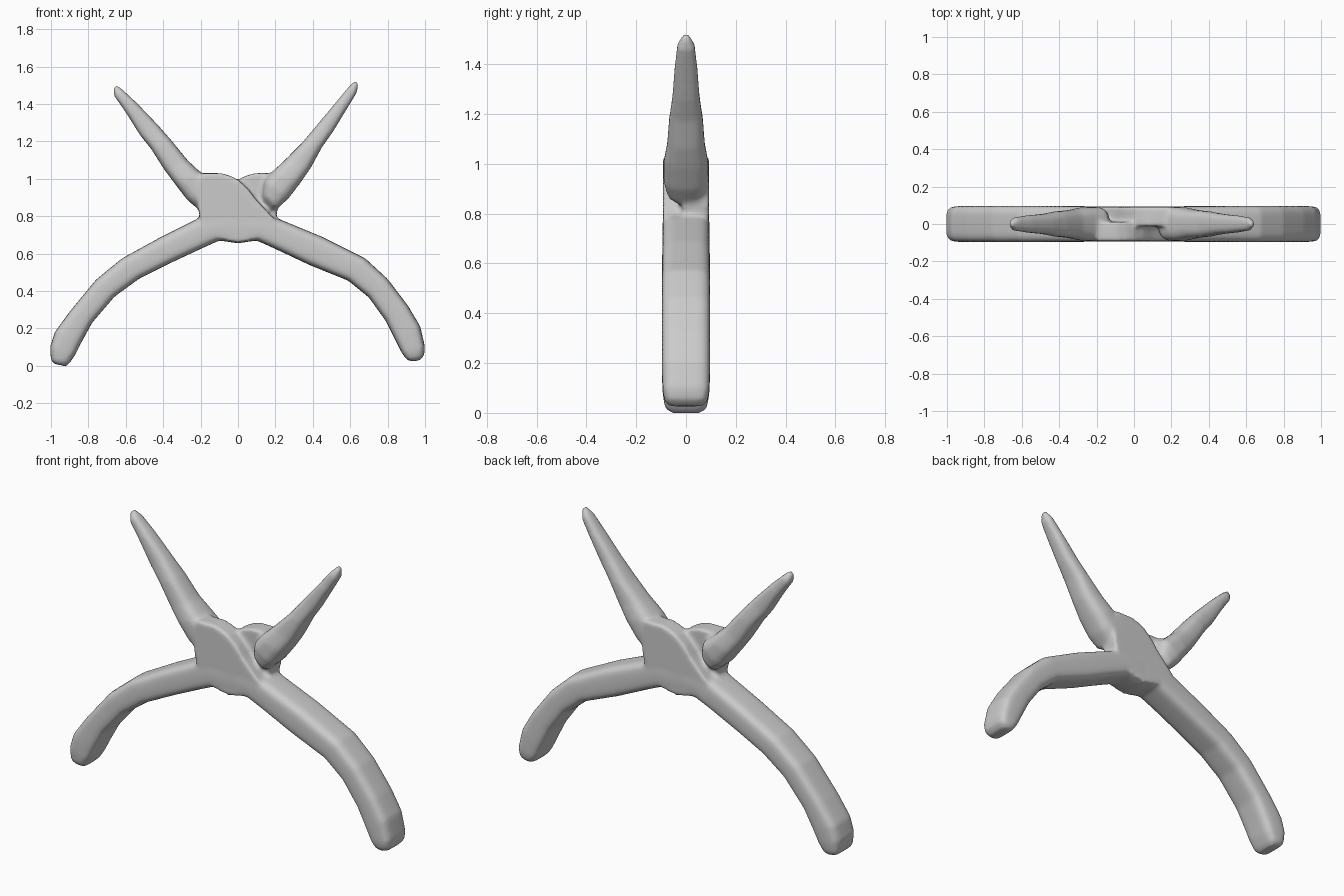
import bpy, bmesh, math
from mathutils import Vector


def spow(v, e):
    return math.copysign(abs(v) ** e, v)


def loft(bm, sections, power, n=24):
    """Skin rounded-box rings; each section = two outline points (x, z) and a half depth."""
    rings = []
    for ax, az, bx, bz, d in sections:
        a, b = Vector((ax, 0, az)), Vector((bx, 0, bz))
        mid, half = (a + b) / 2, (a - b) / 2
        ring = []
        for i in range(n):
            t = 2 * math.pi * i / n
            p = mid + half * spow(math.cos(t), 2 / power)
            p.y = d * spow(math.sin(t), 2 / power)
            ring.append(bm.verts.new(p))
        rings.append(ring)
    for r, s in zip(rings, rings[1:]):
        for i in range(n):
            j = (i + 1) % n
            bm.faces.new((r[i], r[j], s[j], s[i]))
    bm.faces.new(rings[0])
    bm.faces.new(rings[-1])


def plate(bm, outline, y0, y1):
    """Extrude an x, z outline between two depths."""
    face = bm.faces.new([bm.verts.new((x, y0, z)) for x, z in outline])
    ext = bmesh.ops.extrude_face_region(bm, geom=[face])
    verts = [g for g in ext["geom"] if isinstance(g, bmesh.types.BMVert)]
    bmesh.ops.translate(bm, verts=verts, vec=(0, y1 - y0, 0))


bm = bmesh.new()

# Curved handles, upper outline point then lower outline point
loft(bm, [(0, .82, 0, .655, .094), (-.12, .81, -.1, .67, .095),
          (-.22, .785, -.2, .625, .095), (-.42, .685, -.36, .55, .096),
          (-.62, .575, -.53, .465, .097), (-.76, .46, -.66, .37, .097),
          (-.90, .29, -.78, .23, .097), (-.98, .18, -.84, .12, .097),
          (-1.005, .10, -.87, .06, .094), (-1.0, .03, -.90, .015, .085),
          (-.985, .012, -.92, -.003, .065)], 4)
loft(bm, [(0, .82, 0, .655, .094), (.12, .81, .1, .67, .095),
          (.22, .785, .2, .625, .095), (.45, .69, .38, .54, .096),
          (.68, .575, .59, .455, .097), (.80, .465, .70, .365, .097),
          (.91, .32, .79, .24, .097), (.975, .21, .84, .14, .097),
          (1.0, .10, .875, .07, .094), (.995, .055, .90, .035, .085),
          (.97, .028, .92, .025, .065)], 4)

# Tapered jaws, inner outline point then outer outline point
loft(bm, [(-.645, 1.50, -.67, 1.485, .015), (-.615, 1.475, -.66, 1.44, .036),
          (-.54, 1.405, -.60, 1.355, .046), (-.43, 1.29, -.525, 1.235, .055),
          (-.355, 1.205, -.465, 1.16, .068), (-.27, 1.10, -.395, 1.05, .076),
          (-.20, 1.035, -.335, .97, .090), (-.14, .99, -.27, .885, .091),
          (-.13, .92, -.215, .84, .075), (-.13, .88, -.18, .83, .03)], 3)
loft(bm, [(.625, 1.525, .645, 1.51, .015), (.59, 1.49, .635, 1.46, .036),
          (.52, 1.405, .58, 1.37, .046), (.42, 1.285, .51, 1.255, .055),
          (.34, 1.19, .45, 1.17, .068), (.25, 1.10, .39, 1.06, .076),
          (.18, 1.035, .335, .98, .090), (.14, .99, .27, .895, .091),
          (.13, .92, .215, .845, .075), (.13, .88, .18, .83, .03)], 3)

# Two lapped hinge plates, the rear one turned half way round
hinge = [(-.21, .83), (-.22, .95), (-.19, 1.03), (-.09, 1.03), (-.04, 1.015),
         (0, .995), (.05, .95), (.10, .885), (.17, .81), (.20, .78),
         (.10, .68), (0, .66), (-.10, .68), (-.20, .78)]
plate(bm, hinge, -.092, .012)
plate(bm, [(-x, z) for x, z in hinge], .092, -.012)

bmesh.ops.recalc_face_normals(bm, faces=bm.faces)
mesh = bpy.data.meshes.new("pliers")
bm.to_mesh(mesh)
bm.free()
pliers = bpy.data.objects.new("pliers", mesh)
bpy.context.collection.objects.link(pliers)

# Fuse the parts into one softly worn casting
fuse = pliers.modifiers.new("fuse", 'REMESH')
fuse.mode = 'VOXEL'
fuse.voxel_size = 0.011
fuse.use_smooth_shade = True
soften = pliers.modifiers.new("soften", 'SMOOTH')
soften.factor = 0.5
soften.iterations = 7
